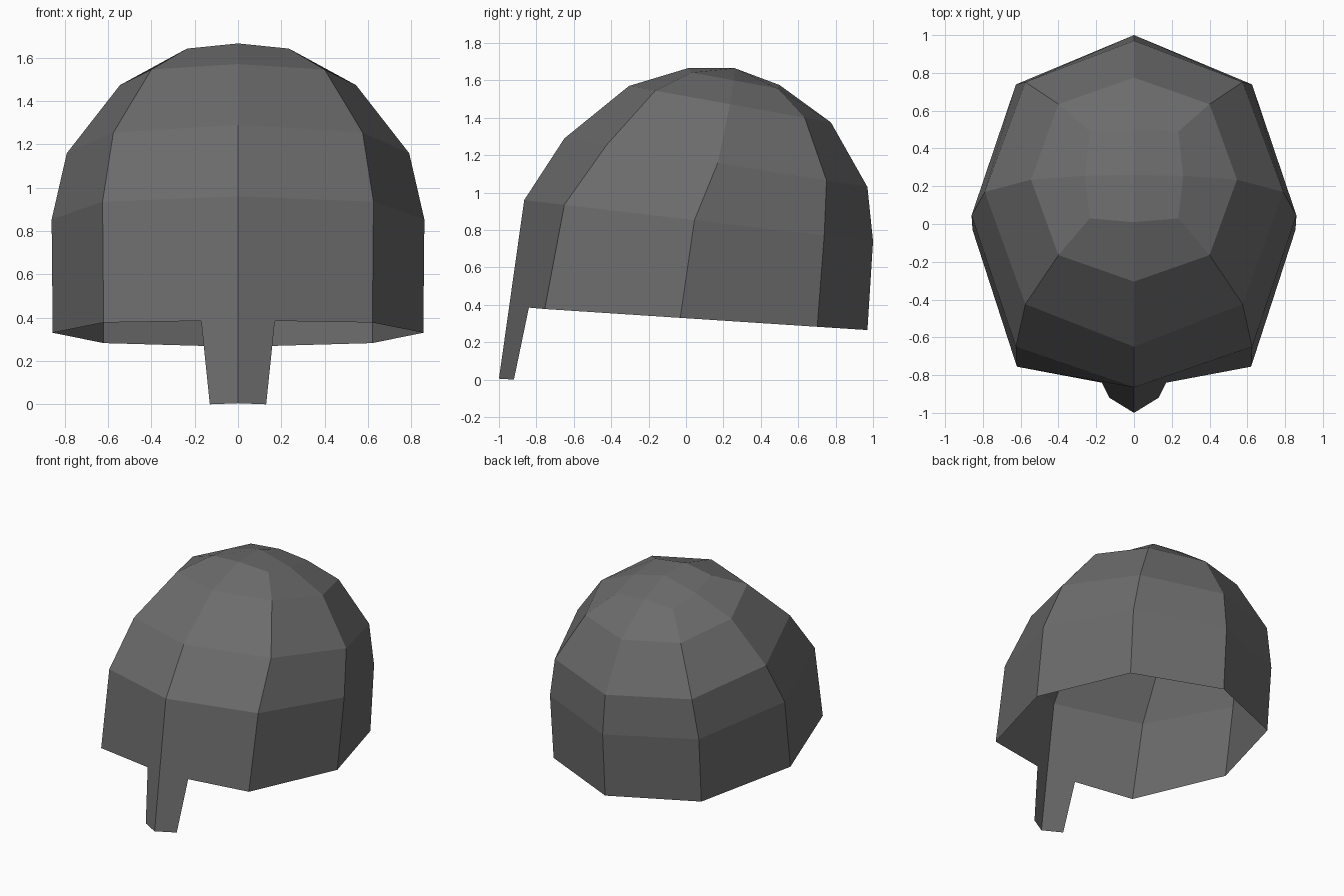
import bpy
import bmesh

cube = bpy.data.objects.get("Cube")
if cube:
    bpy.data.objects.remove(cube, do_unlink=True)

# Dark grey metal
steel = bpy.data.materials.new("dark_steel")
steel.use_nodes = True
colour = (0.15, 0.15, 0.15, 1)
steel.diffuse_color = colour
steel.node_tree.nodes["Principled BSDF"].inputs["Base Color"].default_value = colour

bm = bmesh.new()


def tilted_ring(front, back, diagonal_x, side_x, fractions, dip=0):
    """Five points round one half of a tilted ring, from front to back."""
    widths = (0, diagonal_x, side_x, diagonal_x, 0)
    ring = []
    for x, t in zip(widths, (0, *fractions, 1)):
        y = front[0] + (back[0] - front[0]) * t
        z = front[1] + (back[1] - front[1]) * t
        ring.append(bm.verts.new((x, y, z - (dip if x else 0))))
    return ring


# Half of the helmet, from the crown ring down to the brow ring
rings = [
    tilted_ring((0.01, 1.665), (0.50, 1.575), 0.235, 0.26, (0.04, 0.5, 0.98), dip=0.02),
    tilted_ring((-0.305, 1.57), (0.775, 1.375), 0.40, 0.545, (0.13, 0.5, 0.87)),
    tilted_ring((-0.65, 1.29), (0.97, 1.03), 0.575, 0.79, (0.139, 0.506, 0.865)),
    tilted_ring((-0.865, 0.96), (1.0, 0.74), 0.625, 0.86, (0.115, 0.488, 0.86)),
]
rim = tilted_ring((-0.947, 0.39), (0.97, 0.265), 0.62, 0.855, (0.1, 0.478, 0.86))

# Crown cap
crown = bm.verts.new((0, 0.26, 1.665))
top = rings[0]
bm.faces.new((crown, top[0], top[1], top[2]))
bm.faces.new((crown, top[2], top[3], top[4]))

# Dome bands, and the skirt behind the front panel
for upper, lower in zip(rings, rings[1:] + [rim]):
    for i in range(1 if lower is rim else 0, 4):
        bm.faces.new((upper[i], lower[i], lower[i + 1], upper[i + 1]))

# Front panel running down into the nose guard
brow = rings[-1]
nose_root = bm.verts.new((0.17, -0.84, 0.385))
nose_corner = bm.verts.new((0.13, -0.92, 0))
nose_tip = bm.verts.new((0, -1, 0.005))
bm.faces.new((brow[0], nose_tip, nose_corner, nose_root, rim[1], brow[1]))

# The front middle of the rim is replaced by the nose guard
bm.verts.remove(rim[0])
bmesh.ops.recalc_face_normals(bm, faces=bm.faces)

mesh = bpy.data.meshes.new("helmet_shell")
bm.to_mesh(mesh)
bm.free()
mesh.materials.append(steel)
helmet = bpy.data.objects.new("helmet_shell", mesh)
bpy.context.collection.objects.link(helmet)

# Other half
mirror = helmet.modifiers.new("Mirror", "MIRROR")
mirror.use_clip = True
